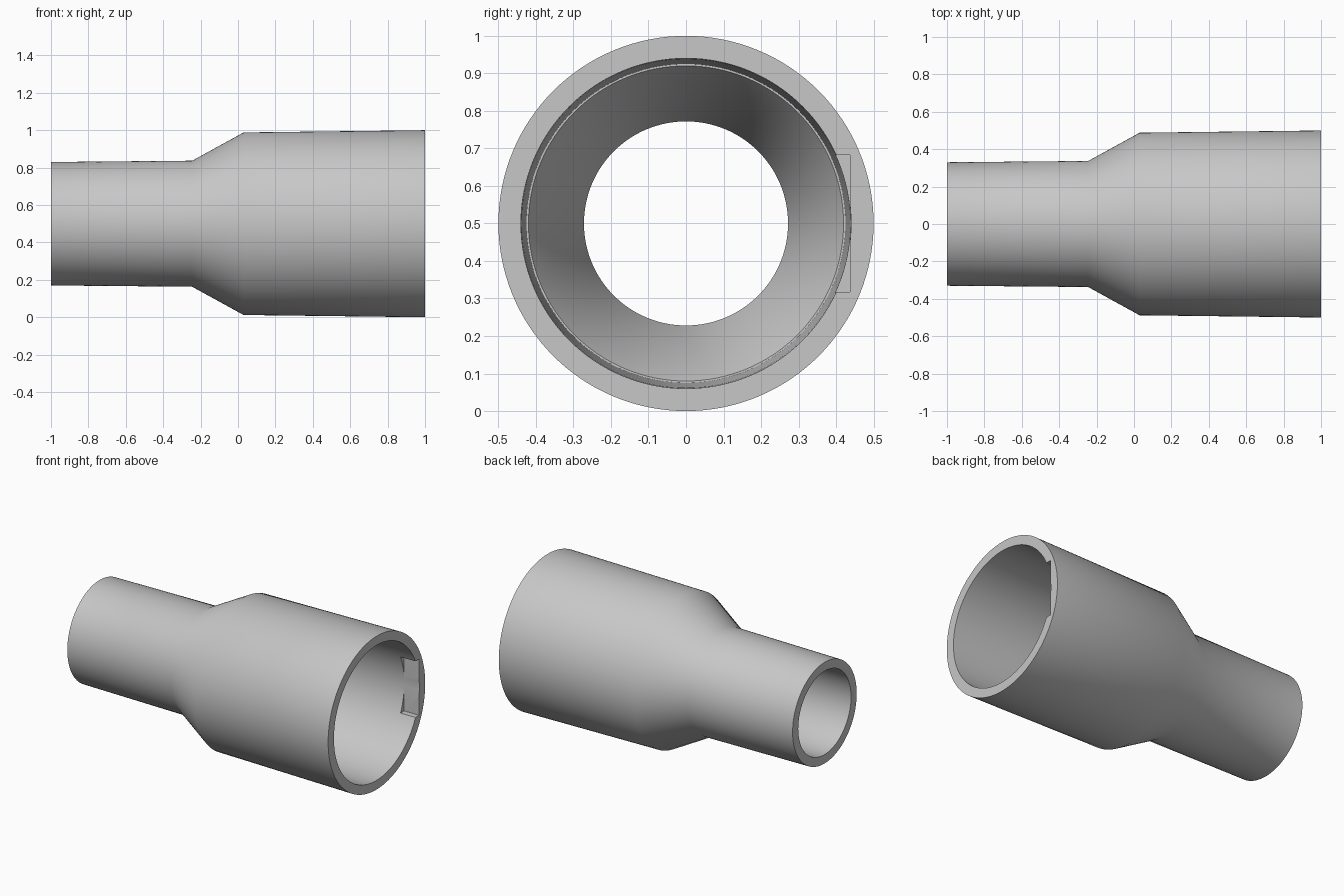
import bpy
import bmesh
import math
from mathutils import Matrix, Vector

cube = bpy.data.objects.get("Cube")
if cube:
    bpy.data.objects.remove(cube, do_unlink=True)

SEGMENTS = 128
AXIS_HEIGHT = 0.5

grey = bpy.data.materials.new("light_grey_plastic")
grey.use_nodes = True
colour = (0.57, 0.57, 0.57, 1.0)
grey.diffuse_color = colour
grey.node_tree.nodes["Principled BSDF"].inputs["Base Color"].default_value = colour


def add_object(name, bm):
    bmesh.ops.recalc_face_normals(bm, faces=bm.faces)
    mesh = bpy.data.meshes.new(name)
    bm.to_mesh(mesh)
    bm.free()
    mesh.materials.append(grey)
    obj = bpy.data.objects.new(name, mesh)
    bpy.context.collection.objects.link(obj)
    return obj


def lathe(name, profile):
    """Turn a closed (x, radius) profile around the long axis."""
    bm = bmesh.new()
    verts = [bm.verts.new((x, 0, AXIS_HEIGHT + r)) for x, r in profile]
    edges = [bm.edges.new((v, verts[i - 1])) for i, v in enumerate(verts)]
    bmesh.ops.spin(bm, geom=verts + edges, cent=(0, 0, AXIS_HEIGHT),
                   axis=(1, 0, 0), angle=math.tau, steps=SEGMENTS,
                   use_merge=True)
    bmesh.ops.remove_doubles(bm, verts=bm.verts, dist=1e-5)
    return add_object(name, bm)


# Hollow reducer: narrow spigot, cone, then wide socket with an inner stop
outer = [(-1, 0.33), (-0.245, 0.337), (0.03, 0.488), (1, 0.5)]
inner = [(1, 0.44), (0.88, 0.438), (0.03, 0.425), (0.03, 0.42),
         (-0.24, 0.272), (-1, 0.272)]
adapter = lathe("pipe_adapter", outer + inner)

# Flat-bottomed notch inside the socket mouth, on the back wall
low, high = Vector((0.893, 0.3, 0.317)), Vector((1.1, 0.437, 0.683))
bm = bmesh.new()
bmesh.ops.create_cube(bm, size=1, matrix=Matrix.Translation((low + high) / 2)
                      @ Matrix.Diagonal((*(high - low), 1)))
cutter = add_object("notch_cutter", bm)
cutter.hide_render = True

cut = adapter.modifiers.new("notch", "BOOLEAN")
cut.operation = "DIFFERENCE"
cut.solver = "EXACT"
cut.object = cutter

bpy.ops.object.select_all(action="DESELECT")
adapter.select_set(True)
bpy.context.view_layer.objects.active = adapter
bpy.ops.object.modifier_apply(modifier=cut.name)
bpy.data.objects.remove(cutter, do_unlink=True)

# Smooth walls with crisp rims
bpy.ops.object.shade_smooth_by_angle(angle=math.radians(30))
